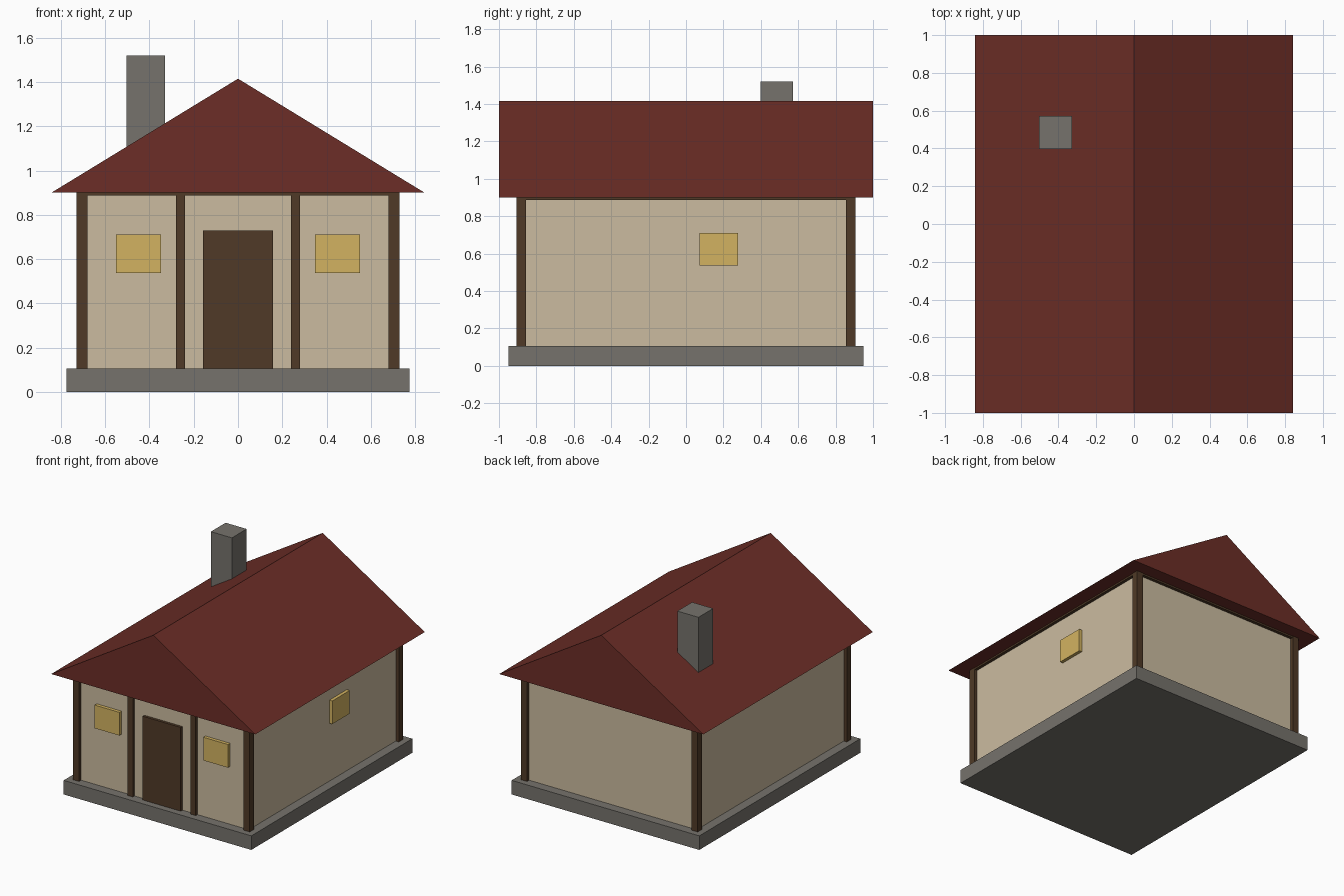
import bpy

if "Cube" in bpy.data.objects:
    bpy.data.objects.remove(bpy.data.objects["Cube"], do_unlink=True)


def material(name, rgb):
    m = bpy.data.materials.new(name)
    m.use_nodes = True
    colour = (*rgb, 1.0)
    m.diffuse_color = colour
    m.node_tree.nodes["Principled BSDF"].inputs["Base Color"].default_value = colour
    return m


STONE = material("grey stone", (0.18, 0.17, 0.15))
PLASTER = material("cream plaster", (0.60, 0.50, 0.35))
TIMBER = material("dark timber", (0.08, 0.042, 0.02))
TILE = material("red roof tile", (0.15, 0.027, 0.02))
GLASS = material("amber glass", (0.65, 0.45, 0.12))


def build(name, verts, faces, mat):
    mesh = bpy.data.meshes.new(name)
    mesh.from_pydata(verts, [], faces)
    mesh.materials.append(mat)
    obj = bpy.data.objects.new(name, mesh)
    bpy.context.collection.objects.link(obj)
    return obj


def box(name, xs, ys, zs, mat):
    """Box spanning three (min, max) ranges."""
    verts = [(x, y, z) for x in xs for y in ys for z in zs]
    faces = [(0, 1, 3, 2), (4, 6, 7, 5), (0, 4, 5, 1),
             (2, 3, 7, 6), (0, 2, 6, 4), (1, 5, 7, 3)]
    return build(name, verts, faces, mat)


def around(centre, half):
    return (centre - half, centre + half)


WALL_X, WALL_Y = 0.705, 0.88      # wall half sizes
FLOOR, EAVES, RIDGE = 0.105, 0.90, 1.415
POST = 0.025                      # post half width

# Base slab and walls
box("foundation", around(0, 0.775), around(0, 0.95), (0, FLOOR), STONE)
box("walls", around(0, WALL_X), around(0, WALL_Y), (FLOOR, EAVES), PLASTER)

# Corner posts, front posts and the thin beams under the eaves
for sx, side in ((1, "left"), (-1, "right")):
    for sy, end in ((-1, "front"), (1, "back")):
        box(f"{end}_{side}_post", around(sx * WALL_X, POST),
            around(sy * WALL_Y, POST), (FLOOR, EAVES), TIMBER)
    box(f"{side}_door_post", around(sx * 0.26, 0.021),
        around(-WALL_Y, 0.02), (FLOOR, EAVES), TIMBER)
    box(f"{side}_eaves_beam", around(sx * WALL_X, 0.022),
        around(0, WALL_Y - POST), (0.887, EAVES), TIMBER)
    box(f"{side}_front_window", around(sx * 0.449, 0.102),
        around(-WALL_Y, 0.025), (0.537, 0.71), GLASS)
for sy, end in ((-1, "front"), (1, "back")):
    box(f"{end}_eaves_beam", around(0, WALL_X - POST),
        around(sy * WALL_Y, 0.022), (0.887, EAVES), TIMBER)

# Door and side window
box("door", around(0, 0.157), around(-WALL_Y, 0.02), (FLOOR, 0.73), TIMBER)
box("side_window", around(WALL_X, 0.024), around(0.174, 0.103), (0.537, 0.71), GLASS)

# Gabled roof as a solid triangular prism
profile = [(-0.843, EAVES), (0.843, EAVES), (0, RIDGE)]
build("roof", [(x, y, z) for y in (-1, 1) for x, z in profile],
      [(0, 1, 2), (3, 5, 4), (0, 3, 4, 1), (1, 4, 5, 2), (2, 5, 3, 0)], TILE)

# Chimney rising through the right slope
box("chimney", around(-0.416, 0.087), around(0.485, 0.087), (1.0, 1.52), STONE)
